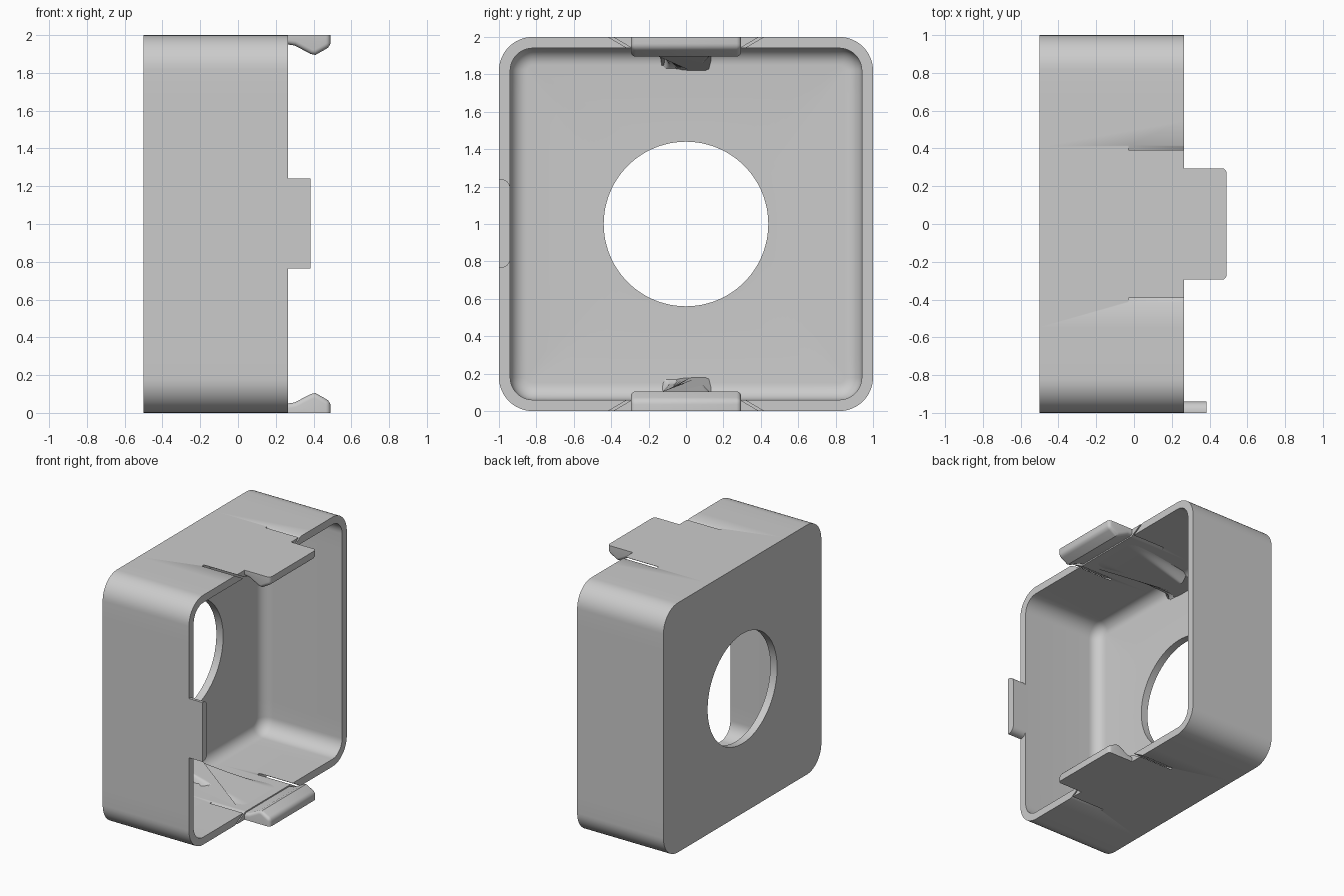
import bpy, bmesh, math
from math import pi, sin, cos

cube = bpy.data.objects.get("Cube")
if cube:
    bpy.data.objects.remove(cube)

grey = bpy.data.materials.new("light grey plastic")
grey.use_nodes = True
colour = (0.6, 0.6, 0.6, 1)
grey.diffuse_color = colour
grey.node_tree.nodes["Principled BSDF"].inputs["Base Color"].default_value = colour

BACK, RIM, FLOOR = -0.5, 0.265, -0.44
WALL, CORNER, HOLE = 0.06, 0.18, 0.44


def finish(bm, name, smooth=True):
    bmesh.ops.recalc_face_normals(bm, faces=bm.faces)
    me = bpy.data.meshes.new(name)
    bm.to_mesh(me)
    bm.free()
    ob = bpy.data.objects.new(name, me)
    bpy.context.collection.objects.link(ob)
    me.materials.append(grey)
    if smooth:
        bpy.context.view_layer.objects.active = ob
        bpy.ops.object.select_all(action='DESELECT')
        ob.select_set(True)
        bpy.ops.object.shade_smooth_by_angle(angle=math.radians(32))
    return ob


def prism(points, vec):
    """Closed prism from a polygon swept along a vector."""
    bm = bmesh.new()
    face = bm.faces.new([bm.verts.new(p) for p in points])
    top = bmesh.ops.extrude_face_region(bm, geom=[face])["geom"]
    bmesh.ops.translate(bm, vec=vec, verts=[v for v in top if isinstance(v, bmesh.types.BMVert)])
    bmesh.ops.recalc_face_normals(bm, faces=bm.faces)
    return bm


ARC, SIDE = 12, 12


def square_ring(bm, x, inset):
    """Rounded square section, set in from the outside."""
    r, c = CORNER - inset, 1 - CORNER
    pts = []
    for q in range(4):
        for i in range(ARC + 1):
            a = q * pi / 2 + i / ARC * pi / 2
            cy = c * (1 if q in (0, 3) else -1)
            cz = c * (1 if q in (0, 1) else -1)
            pts.append((cy + r * cos(a), cz + r * sin(a)))
        ly, lz = pts[-1]
        dy, dz = [(-1, 0), (0, -1), (1, 0), (0, 1)][q]
        for i in range(1, SIDE):
            s = 2 * c * i / SIDE
            pts.append((ly + dy * s, lz + dz * s))
    return [bm.verts.new((x, y, 1 + z)) for y, z in pts]


def circle_ring(bm, x):
    n = 4 * (ARC + SIDE)
    turn = -pi / 4 * ARC / (ARC + SIDE) + pi / 4
    return [bm.verts.new((x, HOLE * cos(turn + 2 * pi * i / n), 1 + HOLE * sin(turn + 2 * pi * i / n)))
            for i in range(n)]


# Open housing with a filleted floor and a round hole
bm = bmesh.new()
rings = [square_ring(bm, BACK, 0), square_ring(bm, RIM, 0), square_ring(bm, RIM, WALL)]
FILLET = 0.09
for i in range(9):
    a = i / 8 * pi / 2
    rings.append(square_ring(bm, FLOOR + FILLET * (1 - sin(a)), WALL + FILLET * (1 - cos(a))))
rings += [circle_ring(bm, FLOOR), circle_ring(bm, BACK)]
for a, b in zip(rings, rings[1:] + rings[:1]):
    for i in range(len(a)):
        j = (i + 1) % len(a)
        bm.faces.new((a[i], a[j], b[j], b[i]))
housing = finish(bm, "housing", smooth=False)

# Slanted slits on both sides of each clip
cutters = bmesh.new()
for up in (False, True):
    for side in (-1, 1):
        pts = []
        for y, z in ((0.45, -0.02), (0.425, -0.02), (0.28, 0.065), (0.305, 0.065)):
            pts.append((-0.03, side * y, 2 - z if up else z))
        part = prism(pts, (0.4, 0, 0))
        tmp = bpy.data.meshes.new("slit")
        part.to_mesh(tmp)
        part.free()
        cutters.from_mesh(tmp)
        bpy.data.meshes.remove(tmp)
slits = finish(cutters, "slit_cutters", smooth=False)
slits.hide_render = True
cut = housing.modifiers.new("slits", 'BOOLEAN')
cut.operation, cut.solver, cut.object = 'DIFFERENCE', 'EXACT', slits
bpy.ops.object.select_all(action='DESELECT')
bpy.context.view_layer.objects.active = housing
housing.select_set(True)
bpy.ops.object.modifier_apply(modifier=cut.name)
bpy.ops.object.shade_smooth_by_angle(angle=math.radians(32))
bpy.data.objects.remove(slits)

# Front locating tab with rounded inner corners
bm = prism([(RIM, -1, 0.765), (RIM, -1, 1.24), (RIM, -1 + WALL, 1.24), (RIM, -1 + WALL, 0.765)],
           (0.12, 0, 0))
edges = [e for e in bm.edges if all(v.co.y > -0.95 for v in e.verts)
         and abs(e.verts[0].co.x - e.verts[1].co.x) > 0.1]
bmesh.ops.bevel(bm, geom=edges, offset=0.05, segments=6, profile=0.5, affect='EDGES')
finish(bm, "front_tab")


def clip(name, up):
    """Hooked snap clip, with soft inner edges and tip corners."""
    profile = [(RIM, 0), (0.49, 0), (0.49, 0.06), (0.41, 0.105), (0.385, 0.1), (0.3, 0.055), (RIM, 0.05)]
    bm = prism([(x, -0.295, z) for x, z in profile], (0, 0.59, 0))
    edges = []
    for e in bm.edges:
        a, b = (v.co for v in e.verts)
        ends = abs(a.y - b.y) < 0.01
        inner = min(a.z, b.z) > 0.04
        tip = min(a.x, b.x) > 0.48
        if (inner and ends) or (tip and max(a.z, b.z) > 0.04):
            edges.append(e)
    bmesh.ops.bevel(bm, geom=edges, offset=0.025, segments=4, profile=0.5,
                    affect='EDGES', clamp_overlap=True)
    if up:
        for v in bm.verts:
            v.co.z = 2 - v.co.z
    finish(bm, name)


def rib(name, up):
    """Ramp from the floor of the housing, spreading out towards the clip."""
    bm = bmesh.new()
    nx, ny = 32, 40
    rows = []
    for i in range(nx + 1):
        t = (i / nx) ** 1.5
        x = FLOOR - 0.01 + 0.7 * t
        wall = max(0, 1 - t / 0.08) ** 2
        height = 0.095 * (1 - t) ** 1.2 + 0.03 * wall
        flat = 0.08 + 0.04 * wall + 0.08 * t
        foot = flat + 0.05 + 0.06 * t
        row = []
        for j in range(ny + 1):
            y = foot * (2 * j / ny - 1)
            s = min(1, max(0, (abs(y) - flat) / (foot - flat)))
            z = WALL - 0.004 + height * (1 - s) ** 2 * (1 + 2 * s)
            row.append(bm.verts.new((x, y, 2 - z if up else z)))
        rows.append(row)
    for a, b in zip(rows, rows[1:]):
        for j in range(ny):
            quad = (a[j], b[j], b[j + 1], a[j + 1])
            bm.faces.new(quad[::-1] if up else quad)
    # Close the underside so that the ramp is solid
    bmesh.ops.holes_fill(bm, edges=[e for e in bm.edges if e.is_boundary], sides=0)
    finish(bm, name)


for prefix, up in (("bottom", False), ("top", True)):
    clip(prefix + "_clip", up)
    rib(prefix + "_rib", up)
